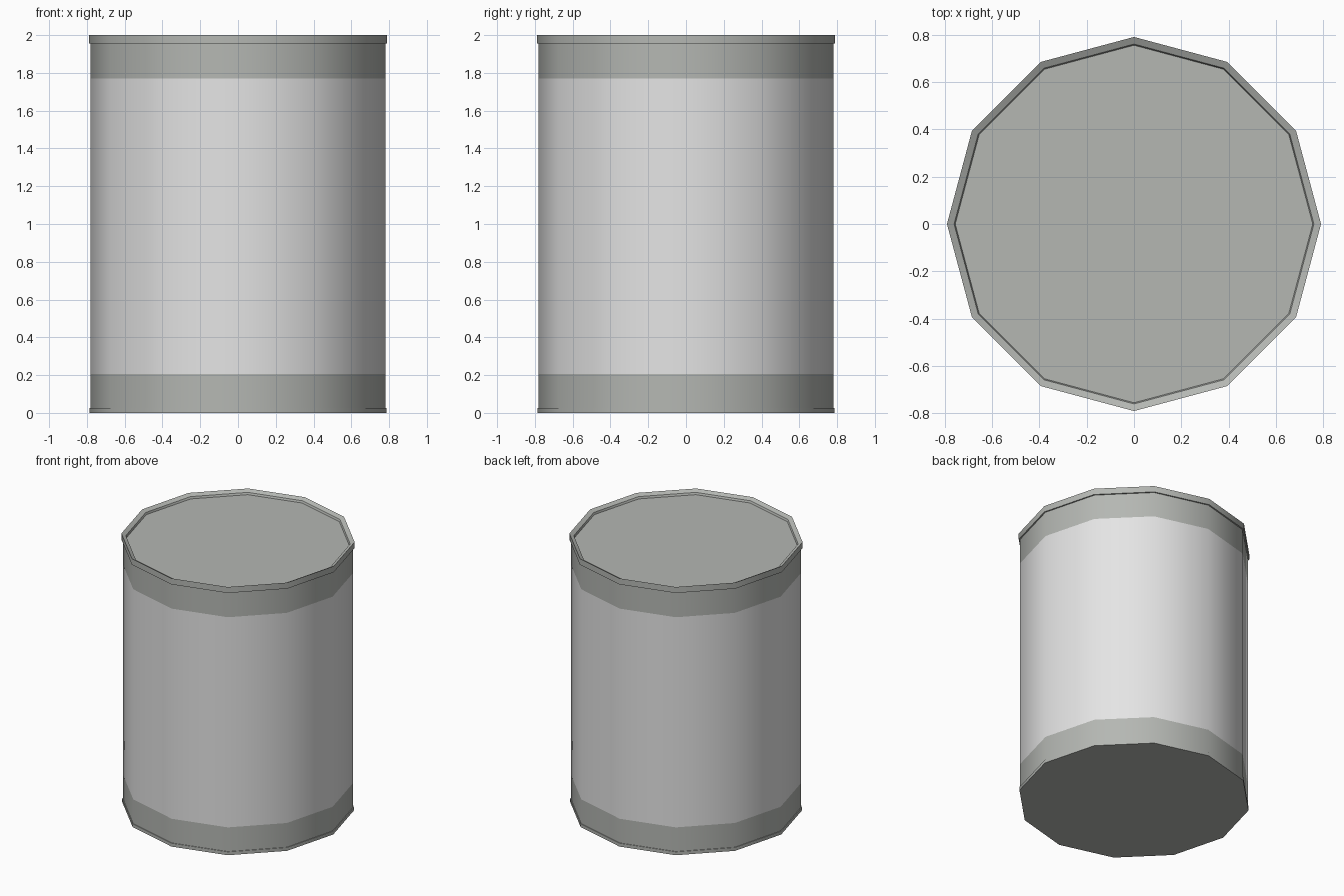
import bpy, bmesh
from math import sin, cos, pi, radians

if "Cube" in bpy.data.objects:
    bpy.data.objects.remove(bpy.data.objects["Cube"], do_unlink=True)

SIDES = 12


def material(name, color):
    m = bpy.data.materials.new(name)
    m.use_nodes = True
    m.diffuse_color = color
    m.node_tree.nodes["Principled BSDF"].inputs["Base Color"].default_value = color
    return m


metal = material("grey metal", (0.46, 0.475, 0.45, 1))
paper = material("pale label", (0.78, 0.78, 0.78, 1))


def lathe(name, profile, mat, cap_start=False, cap_end=False):
    """Spin (radius, height) points around z, with optional flat end caps."""
    bm = bmesh.new()
    rings = [[bm.verts.new((r * cos(2 * pi * i / SIDES), r * sin(2 * pi * i / SIDES), z))
              for i in range(SIDES)] for r, z in profile]
    for low, high in zip(rings, rings[1:]):
        for i in range(SIDES):
            j = (i + 1) % SIDES
            bm.faces.new((low[i], low[j], high[j], high[i]))
    if cap_start:
        bm.faces.new(rings[0][::-1])
    if cap_end:
        bm.faces.new(rings[-1])
    mesh = bpy.data.meshes.new(name)
    bm.to_mesh(mesh)
    bm.free()
    mesh.materials.append(mat)
    obj = bpy.data.objects.new(name, mesh)
    bpy.context.collection.objects.link(obj)
    bpy.ops.object.select_all(action="DESELECT")
    obj.select_set(True)
    bpy.context.view_layer.objects.active = obj
    bpy.ops.object.shade_smooth_by_angle(angle=radians(35))
    return obj


WALL = 0.78
# Base with a slim foot lip
lathe("base_band", [(0.785, 0), (0.785, 0.025), (WALL, 0.025), (WALL, 0.205)], metal, cap_start=True)
# Label around the middle
lathe("label", [(WALL, 0.205), (WALL, 1.77)], paper)
# Upper band, overhanging rim and recessed lid
lathe("top_band_and_lid", [(WALL, 1.77), (WALL, 1.955), (0.79, 1.955), (0.79, 2),
                           (0.76, 1.985), (0.755, 1.97)], metal, cap_end=True)
